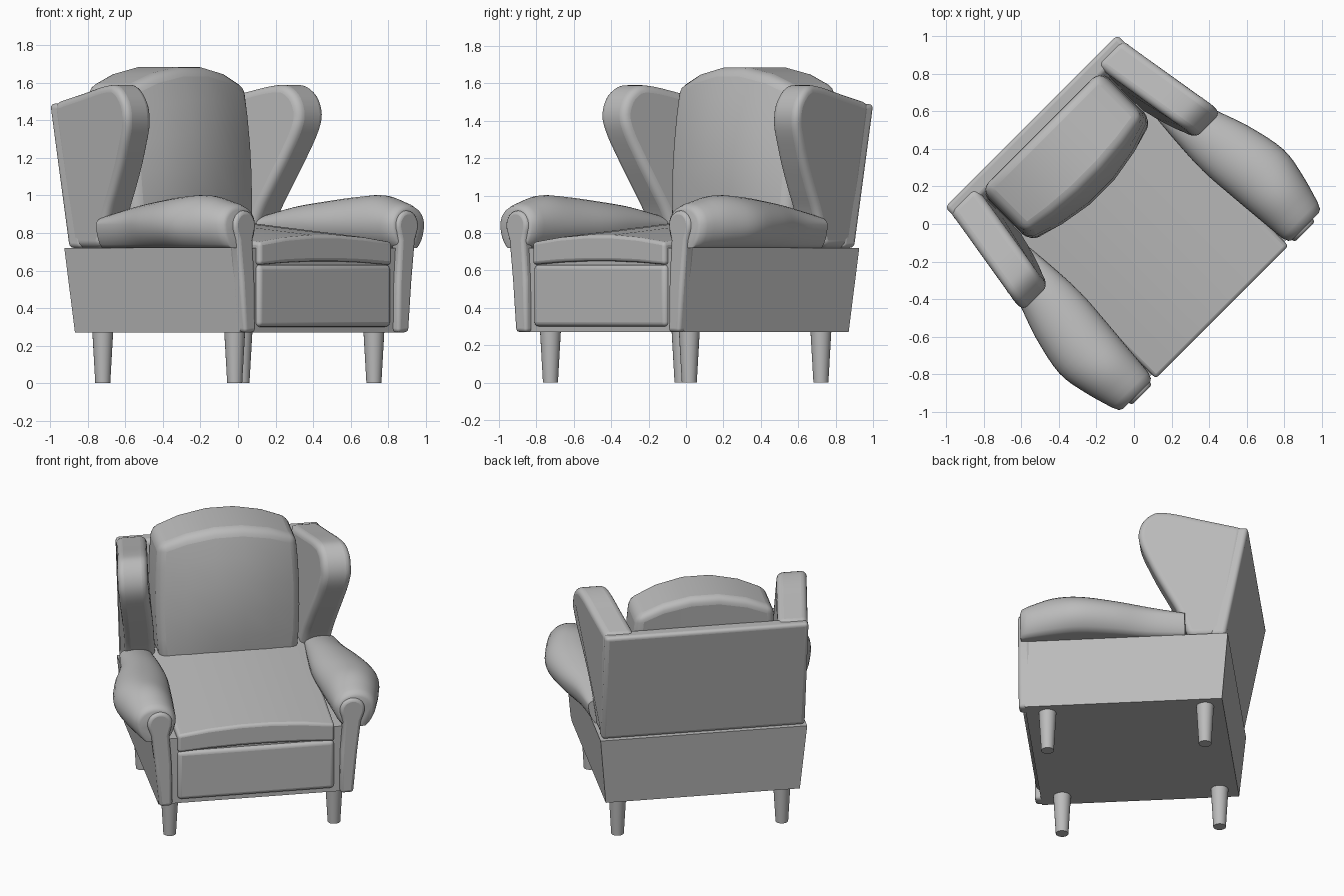
import bpy, bmesh, math
from mathutils import Vector

if "Cube" in bpy.data.objects:
    bpy.data.objects.remove(bpy.data.objects["Cube"])

GREY = (0.5, 0.5, 0.5, 1)
upholstery = bpy.data.materials.new("plain grey")
upholstery.use_nodes = True
upholstery.diffuse_color = GREY
upholstery.node_tree.nodes["Principled BSDF"].inputs["Base Color"].default_value = GREY

TURN = math.radians(45)      # the chair stands turned towards its left


def finish(bm, name, bevel=0, segments=4, angle=40):
    """Turn a bmesh into a smooth, optionally bevelled object."""
    bmesh.ops.recalc_face_normals(bm, faces=bm.faces)
    mesh = bpy.data.meshes.new(name)
    bm.to_mesh(mesh)
    bm.free()
    mesh.materials.append(upholstery)
    obj = bpy.data.objects.new(name, mesh)
    bpy.context.collection.objects.link(obj)
    obj.rotation_euler.z = TURN
    if bevel:
        mod = obj.modifiers.new("soft edges", 'BEVEL')
        mod.width, mod.segments = bevel, segments
        mod.limit_method, mod.angle_limit = 'ANGLE', math.radians(50)
    bpy.ops.object.select_all(action='DESELECT')
    obj.select_set(True)
    bpy.context.view_layer.objects.active = obj
    bpy.ops.object.shade_smooth_by_angle(angle=math.radians(angle))
    return obj


def block(name, shape, cuts=0, bevel=0, segments=4):
    """Box whose points run -1..1 on each axis and are placed by shape()."""
    bm = bmesh.new()
    bmesh.ops.create_cube(bm, size=2)
    if cuts:
        bmesh.ops.subdivide_edges(bm, edges=bm.edges[:], cuts=cuts, use_grid_fill=True)
    for v in bm.verts:
        v.co = shape(*v.co)
    return finish(bm, name, bevel, segments)


def loft(name, rings, **options):
    """Skin closed rings of points and cap both ends."""
    bm = bmesh.new()
    loops = [[bm.verts.new(p) for p in ring] for ring in rings]
    for a, b in zip(loops, loops[1:]):
        for i in range(len(a)):
            j = (i + 1) % len(a)
            bm.faces.new((a[i], a[j], b[j], b[i]))
    bm.faces.new(loops[0])
    bm.faces.new(loops[-1])
    return finish(bm, name, **options)


def spline(points, steps=5):
    """Smooth open curve through the points."""
    p = [Vector(q) for q in points]
    p = [2 * p[0] - p[1]] + p + [2 * p[-1] - p[-2]]
    out = []
    for a, b, c, d in zip(p, p[1:], p[2:], p[3:]):
        for k in range(steps):
            t = k / steps
            out.append(0.5 * (2 * b + (c - a) * t + (2 * a - 5 * b + 4 * c - d) * t * t
                              + (3 * b - a - 3 * c + d) * t ** 3))
    return out + [p[-2]]


def mix(a, b, t):
    return a + (b - a) * t


# Base box, flaring slightly upward
def base_shape(x, y, z):
    t = (z + 1) / 2
    back = mix(0.61, 0.65, t)
    return x * mix(0.62, 0.66, t), back if y > 0 else -0.635, mix(0.27, 0.72, t)


block("base", base_shape)

# Front panel below the seat
block("front_panel", lambda x, y, z: (x * 0.5, -0.62 + y * 0.04, 0.465 + z * 0.165),
      bevel=0.025)


# Seat cushion, rising to the back and crowned in the middle
def seat_shape(x, y, z):
    t = (y + 1) / 2
    crown = 1 - x * x
    top = mix(0.75, 0.85, t) + 0.04 * crown
    bottom = 0.63 + 0.02 * crown
    return x * 0.5, mix(-0.665, 0.45, t), mix(bottom, top, (z + 1) / 2)


block("seat_cushion", seat_shape, cuts=4, bevel=0.018, segments=3)


# Back cushion, leaning, crowned in front and arched on top
def back_cushion_shape(x, y, z):
    t = (z + 1) / 2
    crown = 1 - x * x
    front = 0.31 + 0.06 * t - 0.1 * crown * (0.4 + 2.4 * t * (1 - t))
    rear = 0.64 + 0.07 * t
    width = 0.44 + 0.08 * t * (1 - t)
    return x * width, mix(front, rear, (y + 1) / 2), 0.8 + t * (0.78 + 0.11 * crown)


block("back_cushion", back_cushion_shape, cuts=4, bevel=0.05)


# Sloping back board
def back_shape(x, y, z):
    t = (z + 1) / 2
    rear = mix(0.635, 0.78, t)
    return x * 0.65, rear + (y - 1) * 0.05, mix(0.72, 1.49, t)


block("back_board", back_shape, bevel=0.025)

# Wing outline from the foot up the front edge and over the top, as (depth, height)
wing_edge = spline([(0.40, 0.72), (0.33, 0.9), (0.26, 1.03), (0.17, 1.2), (0.095, 1.38),
                    (0.11, 1.5), (0.19, 1.58), (0.3, 1.585), (0.5, 1.545), (0.75, 1.495)])
wing_edge.append(Vector((0.62, 0.72)))

# Arm sections from front to back: depth, centre, half width, top height
arm_sections = spline([(-0.61, 0.64, 0.135, 0.96), (-0.45, 0.655, 0.165, 1.0),
                       (-0.28, 0.66, 0.185, 0.995), (-0.06, 0.63, 0.17, 0.97),
                       (0.15, 0.6, 0.13, 0.94), (0.38, 0.59, 0.1, 0.89)], 4)
arm_sections[:0] = [Vector((-0.655, 0.635, 0.105, 0.925)), Vector((-0.645, 0.638, 0.12, 0.945))]


def arm_ring(side, depth, centre, half, top):
    ring = []
    for k in range(32):
        a = math.tau * k / 32
        s = math.sin(a)
        rise = (top - 0.845) if s > 0 else 0.15
        ring.append((side * (centre + half * math.cos(a)), depth, max(0.72, 0.845 + rise * s)))
    return ring


# Scroll panel outline: rounded head on a tapering stalk, as (across, height)
scroll = [(0.535, 0.27), (0.62, 0.27), (0.645, 0.55), (0.67, 0.76)]
for k in range(15):
    a = math.radians(mix(-25, 205, k / 14))
    scroll.append((0.615 + 0.08 * math.cos(a), 0.84 + 0.08 * math.sin(a)))
scroll += [(0.555, 0.76), (0.54, 0.55)]

for side, word in ((-1, "right"), (1, "left")):
    # Wing, flaring outward to the top front
    def wing_point(across, p):
        flare = 0.1 * min(1, (0.75 - p.x) / 0.62) * min(1, (p.y - 0.72) / 0.7)
        return side * (across + flare), p.x, p.y

    loft(word + "_wing", [[wing_point(u, p) for p in wing_edge] for u in (0.455, 0.648)],
         bevel=0.055, segments=5)
    # Rolled arm
    loft(word + "_arm", [arm_ring(side, *s) for s in arm_sections], angle=50)
    # Scroll panel on the front of the arm
    loft(word + "_scroll_panel",
         [[(side * u, depth, z) for u, z in scroll] for depth in (-0.6, -0.675)],
         bevel=0.02, segments=3)
    # Tapered legs
    for place, depth in (("front", -0.5), ("back", 0.495)):
        bm = bmesh.new()
        bmesh.ops.create_cone(bm, cap_ends=True, segments=24, radius1=0.04,
                              radius2=0.056, depth=0.28)
        bmesh.ops.translate(bm, verts=bm.verts, vec=(side * 0.525, depth, 0.14))
        finish(bm, word + "_" + place + "_leg")
